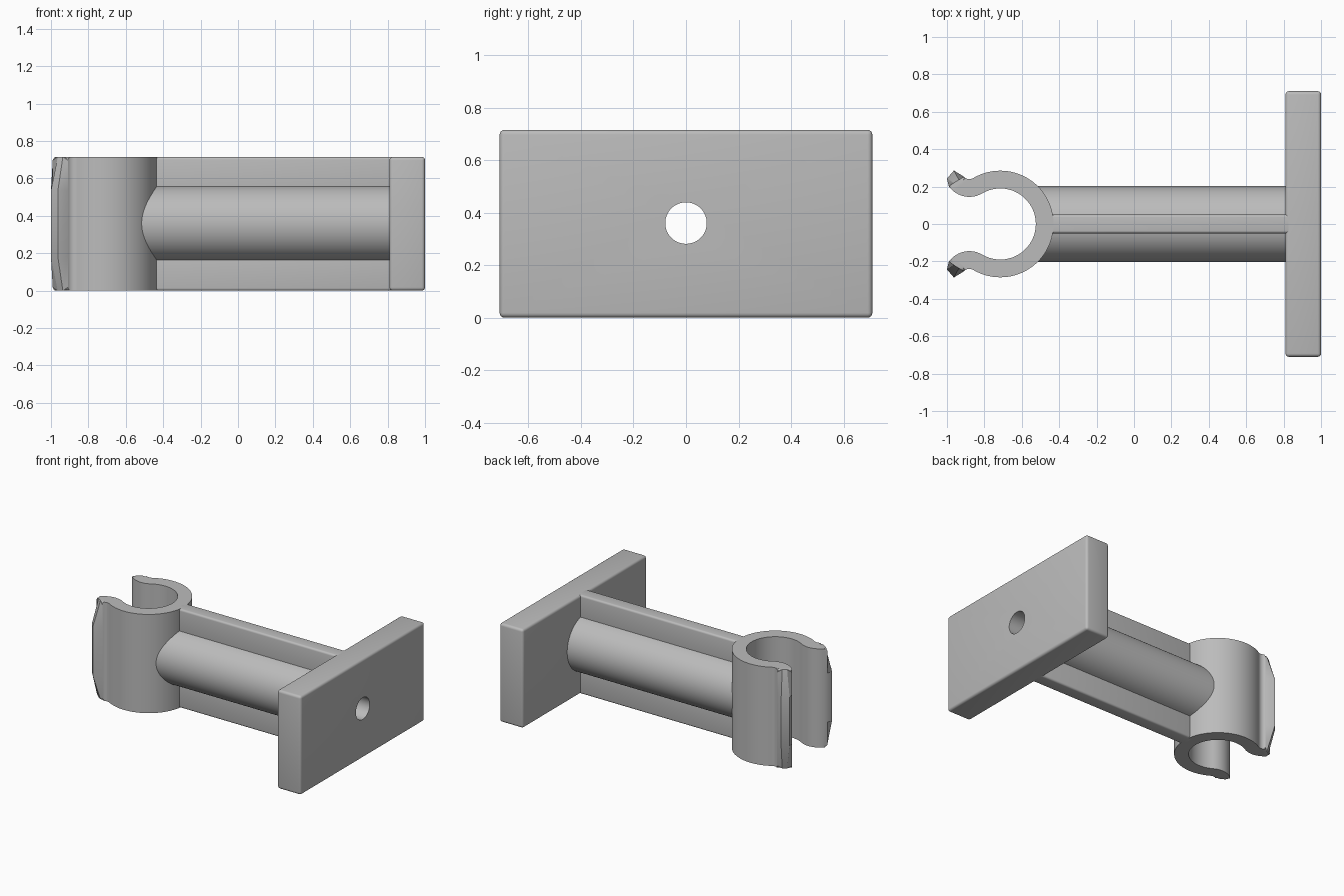
import bpy, bmesh, math
from mathutils import Matrix

if "Cube" in bpy.data.objects:
    bpy.data.objects.remove(bpy.data.objects["Cube"])

H = 0.715          # overall height
MID = 0.36         # height of the tube axis

grey = bpy.data.materials.new("light_grey")
grey.use_nodes = True
grey.diffuse_color = (0.5, 0.5, 0.5, 1)
grey.node_tree.nodes["Principled BSDF"].inputs["Base Color"].default_value = (0.5, 0.5, 0.5, 1)


def finish(name, bm):
    bmesh.ops.recalc_face_normals(bm, faces=bm.faces)
    mesh = bpy.data.meshes.new(name)
    bm.to_mesh(mesh)
    bm.free()
    mesh.materials.append(grey)
    obj = bpy.data.objects.new(name, mesh)
    bpy.context.collection.objects.link(obj)
    return obj


def box(name, lo, hi, bevel):
    bm = bmesh.new()
    bmesh.ops.create_cube(bm, size=1)
    for v in bm.verts:
        v.co = [lo[i] + (v.co[i] + 0.5) * (hi[i] - lo[i]) for i in range(3)]
    bmesh.ops.bevel(bm, geom=bm.edges[:], offset=bevel, segments=4,
                    profile=0.5, affect='EDGES')
    return finish(name, bm)


def rod(name, x0, x1, radius, sides):
    bm = bmesh.new()
    m = Matrix.Translation(((x0 + x1) / 2, 0, MID)) @ Matrix.Rotation(math.pi / 2, 4, 'Y')
    bmesh.ops.create_cone(bm, cap_ends=True, segments=sides, radius1=radius,
                          radius2=radius, depth=x1 - x0, matrix=m)
    return finish(name, bm)


def arc(cx, cy, r, a0, a1, n):
    angles = [math.radians(a0 + (a1 - a0) * i / n) for i in range(n + 1)]
    return [(cx + r * math.cos(a), cy + r * math.sin(a)) for a in angles]


def clip():
    # Half profile: ring wall, reversed curl and pointed lip
    cx, kx, ky = -0.715, -0.88, 0.28
    gap = math.hypot(kx - cx, ky)
    turn = math.degrees(math.atan2(ky, kx - cx))
    r_out, r_in = 0.285, 0.19
    outer = arc(cx, 0, r_out, 0, turn, 32) + arc(kx, ky, gap - r_out, turn - 180, -138, 8)[1:]
    inner = arc(kx, ky, gap - r_in, -145, turn - 180, 12) + arc(cx, 0, r_in, turn, 0, 32)[1:]
    tip = [(-0.963, 0.286), (-1.0, 0.243)]
    # Lip tapers back to a straight edge at the top and bottom
    (ax, ay), (bx, by) = outer[-1], inner[0]
    flat = [(ax + (bx - ax) * t, ay + (by - ay) * t) for t in (0.33, 0.67)]

    def loop(lip):
        half = outer + lip + inner
        return half + [(x, -y) for x, y in half[-2:0:-1]]

    bm = bmesh.new()
    rings = [[bm.verts.new((x, y, z)) for x, y in loop(lip)]
             for z, lip in ((0, flat), (0.18, tip), (0.535, tip), (H, flat))]
    n = len(rings[0])
    for low, high in zip(rings, rings[1:]):
        for i in range(n):
            j = (i + 1) % n
            bm.faces.new((low[i], low[j], high[j], high[i]))
    caps = [bm.faces.new(rings[0][::-1]), bm.faces.new(rings[-1])]
    rim = [e for f in caps for e in f.edges]
    bmesh.ops.bevel(bm, geom=rim, offset=0.018, segments=4, profile=0.5,
                    affect='EDGES', clamp_overlap=False)
    return finish("spring_clip", bm)


plate = box("wall_plate", (0.81, -0.71, 0), (1.0, 0.71, H), 0.018)
tube = rod("tube", -0.515, 0.85, 0.203, 96)
ring = clip()
ribs = [box("lower_rib", (-0.47, -0.05, 0), (0.84, 0.05, 0.22), 0.014),
        box("upper_rib", (-0.47, -0.05, 0.50), (0.84, 0.05, H), 0.014)]

# Bore through the plate, the tube and the back of the clip
bore = rod("bore_cutter", -0.7, 1.2, 0.079, 64)
bore.hide_render = True
for obj in (plate, tube, ring):
    mod = obj.modifiers.new("bore", 'BOOLEAN')
    mod.operation, mod.solver, mod.object = 'DIFFERENCE', 'EXACT', bore
    bpy.context.view_layer.objects.active = obj
    bpy.ops.object.modifier_apply(modifier=mod.name)
bpy.data.objects.remove(bore)

# Smooth curved walls, keep hard edges
bpy.ops.object.select_all(action='DESELECT')
for obj in [plate, tube, ring] + ribs:
    obj.select_set(True)
bpy.context.view_layer.objects.active = plate
bpy.ops.object.shade_smooth_by_angle(angle=math.radians(28))
